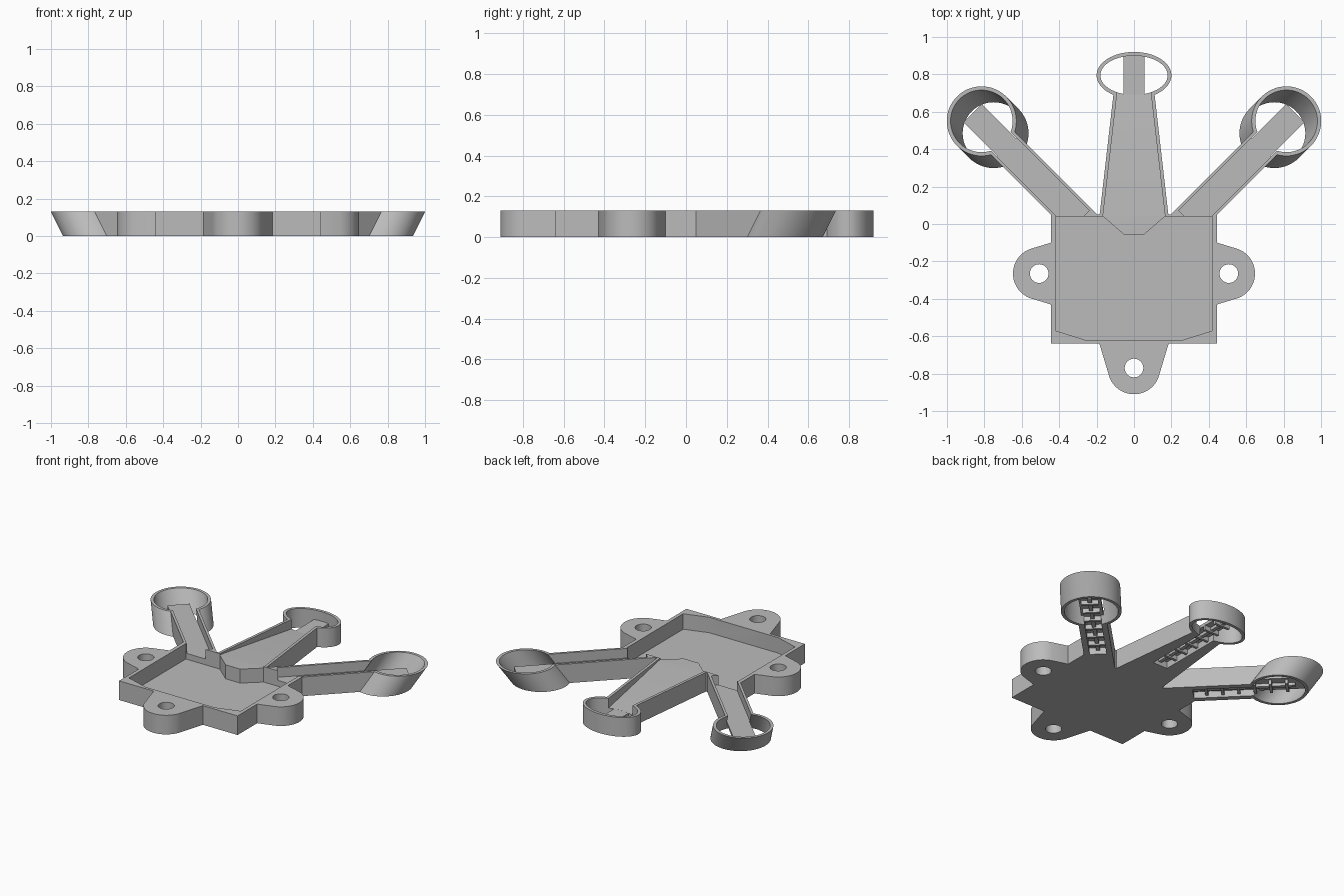
import bpy, bmesh, math
from mathutils import Vector

cube = bpy.data.objects.get("Cube")
if cube:
    bpy.data.objects.remove(cube, do_unlink=True)

TOP = 0.13
FLOOR = 0.065
CHANNEL_TOP = 0.045

grey = bpy.data.materials.new("plain_grey")
grey.use_nodes = True
COLOUR = (0.5, 0.5, 0.5, 1)
grey.diffuse_color = COLOUR
grey.node_tree.nodes["Principled BSDF"].inputs["Base Color"].default_value = COLOUR


def prism(name, outline, low, high, shear=(0, 0)):
    """Solid between two heights; low may be a function of y, shear is xy per unit z."""
    bm = bmesh.new()
    rings = []
    for level in (low, high):
        ring = []
        for x, y in outline:
            z = level(y) if callable(level) else level
            ring.append(bm.verts.new((x + shear[0] * z, y + shear[1] * z, z)))
        rings.append(ring)
    bm.faces.new(rings[0])
    bm.faces.new(rings[1])
    for i in range(len(outline)):
        j = (i + 1) % len(outline)
        bm.faces.new((rings[0][i], rings[0][j], rings[1][j], rings[1][i]))
    bmesh.ops.recalc_face_normals(bm, faces=bm.faces)
    mesh = bpy.data.meshes.new(name)
    bm.to_mesh(mesh)
    bm.free()
    mesh.materials.append(grey)
    obj = bpy.data.objects.new(name, mesh)
    bpy.context.collection.objects.link(obj)
    return obj


def arc(cx, cy, rx, ry, start=0, end=360, steps=64):
    closed = end - start == 360
    count = steps if closed else steps + 1
    angles = [math.radians(start + (end - start) * i / steps) for i in range(count)]
    return [(cx + rx * math.cos(a), cy + ry * math.sin(a)) for a in angles]


def combine(target, other, operation):
    mod = target.modifiers.new("combine", "BOOLEAN")
    mod.operation = operation
    mod.solver = "EXACT"
    mod.object = other
    bpy.context.view_layer.objects.active = target
    bpy.ops.object.modifier_apply(modifier=mod.name)
    bpy.data.objects.remove(other, do_unlink=True)


def rect(x0, x1, y0, y1):
    return [(x0, y0), (x1, y0), (x1, y1), (x0, y1)]


def mirrored(points):
    """Complete a right half outline with its left half."""
    return points + [(-x, y) for x, y in reversed(points)]


def along(side, t0, t1, half):
    """Rectangle along a diagonal arm, t measured outward from the arm axis origin."""
    origin = Vector((side * 0.135, -0.135))
    out = Vector((side, 1)).normalized()
    across = Vector((-out.y, out.x)) * half
    a, b = origin + out * t0, origin + out * t1
    return [tuple(p) for p in (a - across, b - across, b + across, a + across)]


solids, cuts, extras = [], [], []


def add(name, outline, low=0, high=TOP, shear=(0, 0)):
    solids.append(prism(name, outline, low, high, shear))


def cut(outline, low=-0.05, high=0.2, shear=(0, 0)):
    cuts.append(prism("cutter", outline, low, high, shear))


# Main box with its shallow pocket and the wedge block at the back
tray = prism("tray", rect(-0.445, 0.445, -0.64, 0.05), 0, TOP)
cut(mirrored([(0.055, -0.055), (0.165, 0.04), (0.42, 0.04),
              (0.42, -0.57), (0.26, -0.62)][::-1]), 0.025)

# Screw ears
for cx, cy, turn, half, edge in ((0, -0.77, -90, 0.185, 0.13),
                                 (0.507, -0.265, 0, 0.165, 0.062),
                                 (-0.507, -0.265, 180, 0.165, 0.062)):
    a = math.radians(turn)
    out, across = Vector((math.cos(a), math.sin(a))), Vector((-math.sin(a), math.cos(a)))
    centre = Vector((cx, cy))
    base = [centre - out * (edge + back) + across * half * s
            for s, back in ((1, 0), (1, 0.02), (-1, 0.02), (-1, 0))]
    add("ear", arc(cx, cy, 0.14, 0.14, turn - 76, turn + 76, 32) + [tuple(p) for p in base])
    cut(arc(cx, cy, 0.05, 0.05, steps=32))

# Middle arm: tapered channel with a ramped floor, ending in an oval ring
add("middle_arm", mirrored([(0.186, 0.03), (0.108, 0.71)]))
add("middle_ring", arc(0, 0.795, 0.2, 0.125))
cut(arc(0, 0.795, 0.18, 0.105))
cut(mirrored([(0.165, -0.1), (0.165, 0.055)]), 0.12)
cut(mirrored([(0.165, 0.05), (0.088, 0.72)]), lambda y: 0.12 - (y - 0.05) * 0.085)
cut(rect(-0.055, 0.055, 0.25, 0.72), -0.05, CHANNEL_TOP)
extras.append(("middle_bridge", rect(-0.055, 0.055, 0.66, 0.905), CHANNEL_TOP, FLOOR))
for i in range(6):
    y = 0.33 + i * 0.1
    extras.append(("middle_rib", rect(-0.056, 0.056, y, y + 0.018), 0.015, 0.05))
extras.append(("middle_spine", rect(-0.012, 0.012, 0.25, 0.9), 0.025, 0.05))

# Diagonal arms, each ending in an outward leaning ring
for side in (1, -1):
    lean = (side * 0.5, 0.5)
    add("side_arm", along(side, 0.1, 0.82, 0.0885))
    add("side_ring", arc(side * 0.75, 0.485, 0.186, 0.186), 0, TOP, lean)
    cut(arc(side * 0.75, 0.485, 0.166, 0.166), shear=lean)
    cut(along(side, 0.22, 0.9, 0.072), FLOOR)
    cut(along(side, 0.35, 0.8, 0.052), -0.05, CHANNEL_TOP)
    extras.append(("side_bridge", along(side, 0.69, 1.03, 0.069), CHANNEL_TOP, FLOOR))
    for i in range(6):
        t = 0.42 + i * 0.1
        extras.append(("side_rib", along(side, t, t + 0.018, 0.053), 0.015, 0.05))
    extras.append(("side_spine", along(side, 0.35, 0.98, 0.012), 0.025, 0.05))

for part in solids:
    combine(tray, part, "UNION")
for part in cuts:
    combine(tray, part, "DIFFERENCE")
parts = [tray] + [prism(*spec) for spec in extras]

# Smooth round walls, crisp edges
bpy.ops.object.select_all(action="DESELECT")
for obj in parts:
    obj.select_set(True)
bpy.context.view_layer.objects.active = tray
bpy.ops.object.shade_smooth_by_angle(angle=math.radians(30))
